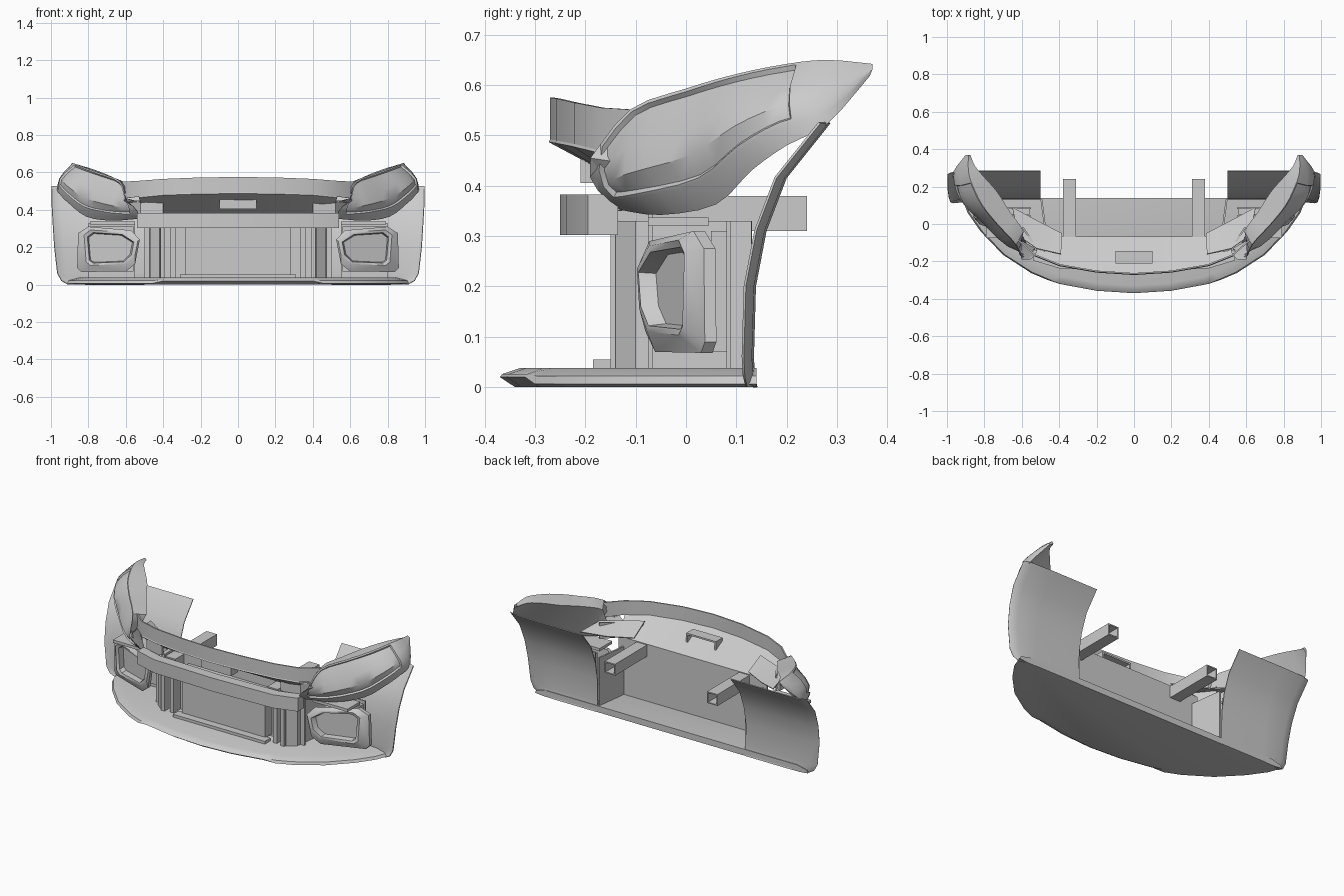
import bpy, bmesh, math
from mathutils import Vector

cube = bpy.data.objects.get("Cube")
if cube:
    bpy.data.objects.remove(cube, do_unlink=True)

grey = bpy.data.materials.new("light_grey")
grey.use_nodes = True
COLOUR = (0.6, 0.6, 0.6, 1)
grey.diffuse_color = COLOUR
grey.node_tree.nodes["Principled BSDF"].inputs["Base Color"].default_value = COLOUR
parts = []


def finish(name, bm, mirror=False, thick=0):
    """Turn a bmesh into an object with optional thickness and mirroring."""
    bmesh.ops.recalc_face_normals(bm, faces=bm.faces)
    if thick:
        bmesh.ops.solidify(bm, geom=bm.faces[:], thickness=thick)
        bmesh.ops.recalc_face_normals(bm, faces=bm.faces)
    mesh = bpy.data.meshes.new(name)
    bm.to_mesh(mesh)
    bm.free()
    mesh.materials.append(grey)
    obj = bpy.data.objects.new(name, mesh)
    bpy.context.scene.collection.objects.link(obj)
    if mirror:
        obj.modifiers.new("mirror", 'MIRROR').use_mirror_merge = False
    parts.append(obj)
    return obj


def loft(rings, closed=True, caps=True):
    """Join equal-length rings of points with quads."""
    bm = bmesh.new()
    rows = [[bm.verts.new(p) for p in ring] for ring in rings]
    n = len(rows[0])
    for a, b in zip(rows, rows[1:]):
        for i in range(n if closed else n - 1):
            j = (i + 1) % n
            bm.faces.new((a[i], a[j], b[j], b[i]))
    if caps:
        bm.faces.new(rows[0])
        bm.faces.new(rows[-1])
    return bm


def spline(rings, steps):
    """Smoothly add in-between rings along a list of rings of vectors."""
    out = []
    last = len(rings) - 1
    for k in range(last):
        around = [rings[max(0, min(last, k + d))] for d in (-1, 0, 1, 2)]
        for s in range(steps):
            t = s / steps
            out.append([b + (c - a) * t / 2 + (a - b * 2.5 + c * 2 - d / 2) * t ** 2
                        + (b * 1.5 - a / 2 - c * 1.5 + d / 2) * t ** 3
                        for a, b, c, d in zip(*around)])
    return out + [rings[-1]]


def rect(x0, x1, y, z0, z1):
    return [(x0, y, z0), (x1, y, z0), (x1, y, z1), (x0, y, z1)]


def box(name, x0, x1, y0, y1, z0, z1, mirror=False):
    return finish(name, loft([rect(x0, x1, y0, z0, z1), rect(x0, x1, y1, z0, z1)]), mirror)


def wall(name, path, thick=0.01, mirror=True):
    """Sheet along a path of (x, y, bottom, top)."""
    rows = [[(x, y, b), (x, y, t)] for x, y, b, t in path]
    return finish(name, loft(rows, closed=False, caps=False), mirror, thick)


def both_sides(half):
    return [(-p[0], *p[1:]) for p in half[:0:-1]] + half


# Front splitter and floor, with a thinner raised lip in the middle
edge = both_sides([(0, -0.37), (0.2, -0.357), (0.4, -0.32), (0.46, -0.3), (0.55, -0.262),
                   (0.7, -0.165), (0.82, -0.04), (0.89, 0.06), (0.92, 0.14)])


def floor_ring(scale, z, lift=0):
    return [(x * scale, 0.14 + (y - 0.14) * scale, z + (lift if abs(x) < 0.43 else 0))
            for x, y in edge]


finish("floor_splitter", loft([floor_ring(0.94, 0), floor_ring(1, 0.006, 0.014),
                               floor_ring(0.99, 0.022, 0.004), floor_ring(0.92, 0.038)]))

# Wheel arch liners with a forward outer lip
profile = [(0.142, 0, 0.91), (0.137, 0.02, 0.945), (0.135, 0.06, 0.967), (0.139, 0.2, 0.983),
           (0.16, 0.31, 0.99), (0.2, 0.415, 0.996), (0.287, 0.524, 0.998)]
rows = [[(0.5, y, z), (0.8, y, z), (outer - 0.05, y - 0.004, z), (outer - 0.015, y - 0.012, z),
         (outer, y - 0.02, z)] for y, z, outer in profile]
finish("arch_liner", loft(rows, closed=False, caps=False), True, 0.005)

# Radiator, its sill and the panels around it
box("radiator", -0.28, 0.28, -0.14, -0.075, 0.05, 0.33)
box("radiator_sill", -0.31, 0.31, -0.185, -0.13, 0.03, 0.055)
box("back_panel", -0.5, 0.5, -0.075, -0.067, 0.03, 0.385)
box("inner_post", 0.335, 0.36, -0.14, -0.07, 0.03, 0.33, True)
box("outer_post", 0.39, 0.415, -0.15, -0.07, 0.03, 0.385, True)
wall("duct_side", [(0.42, -0.14, 0.03, 0.33), (0.47, -0.1, 0.03, 0.33), (0.5, 0.13, 0.03, 0.33)])

# Upper nose strip and the panel sloping back from it
nose = both_sides([(0, -0.27, 0.492, 0.575), (0.2, -0.257, 0.49, 0.573), (0.4, -0.222, 0.483, 0.565),
                   (0.53, -0.17, 0.47, 0.555), (0.62, -0.09, 0.46, 0.55)])
wall("nose_strip", nose, 0.008, False)
rows = [[(x, y, b), (max(-0.5, min(0.5, x)), -0.07, 0.385)] for x, y, b, t in nose[1:-1]]
finish("upper_slope_panel", loft(rows, closed=False, caps=False), False, 0.006)

# Crash beam
beam = both_sides([(0, -0.25), (0.4, -0.237), (0.54, -0.195)])
finish("crash_beam", loft([[(x, y, 0.302), (x, y, 0.383), (x, y + 0.06, 0.383), (x, y + 0.06, 0.302)]
                           for x, y in beam]))

# Hollow chassis rails, open at the back
finish("chassis_rail", loft([rect(0.31, 0.38, -0.16, 0.31, 0.38), rect(0.31, 0.38, 0.24, 0.31, 0.38),
                             rect(0.317, 0.373, 0.24, 0.317, 0.373),
                             rect(0.317, 0.373, -0.06, 0.317, 0.373)]), True)

# Latch bracket
box("latch_bracket", -0.1, 0.1, -0.21, -0.2, 0.405, 0.48)
box("latch_top", -0.1, 0.1, -0.2, -0.145, 0.47, 0.48)
box("latch_side", 0.09, 0.1, -0.2, -0.145, 0.405, 0.47, True)

# Fog lamp surround with recessed pocket
outer = [(0.86, 0.09), (0.855, 0.275), (0.8, 0.31), (0.57, 0.29), (0.525, 0.24), (0.55, 0.11),
         (0.6, 0.07), (0.84, 0.068)]
inner = [(0.795, 0.13), (0.805, 0.255), (0.775, 0.278), (0.62, 0.268), (0.557, 0.228), (0.57, 0.16),
         (0.61, 0.122), (0.775, 0.115)]


def lamp_ring(shape, depth, grow=1.0):
    return [(0.69 + (x - 0.69) * grow, -0.1 + (x - 0.53) * 0.38 + depth, 0.19 + (z - 0.19) * grow)
            for x, z in shape]


finish("fog_surround", loft([lamp_ring(outer, 0.035), lamp_ring(outer, 0.012),
                             lamp_ring(inner, -0.008, 1.16), lamp_ring(inner, -0.005),
                             lamp_ring(inner, 0.03, 0.94)]), True)
box("fog_mount", 0.56, 0.79, 0.05, 0.08, 0.07, 0.31, True)
box("fog_back_plate", 0.55, 0.8, 0.08, 0.088, 0.035, 0.33, True)
box("fog_shelf", 0.55, 0.79, -0.075, 0.045, 0.32, 0.337, True)

# Headlights: sections of lower edge, bulge, top edge and inner edge
sections = [
    [(0.53, -0.13, 0.352), (0.535, -0.175, 0.39), (0.60, -0.19, 0.455), (0.63, -0.09, 0.44)],
    [(0.68, -0.05, 0.342), (0.68, -0.13, 0.42), (0.63, -0.11, 0.552), (0.59, -0.04, 0.53)],
    [(0.81, 0.06, 0.363), (0.82, 0.0, 0.46), (0.73, 0.0, 0.593), (0.66, 0.06, 0.57)],
    [(0.90, 0.13, 0.43), (0.91, 0.09, 0.52), (0.81, 0.1, 0.622), (0.73, 0.17, 0.6)],
    [(0.95, 0.2, 0.48), (0.95, 0.18, 0.56), (0.86, 0.2, 0.642), (0.80, 0.25, 0.625)],
    [(0.965, 0.28, 0.522), (0.95, 0.28, 0.575), (0.885, 0.28, 0.65), (0.85, 0.31, 0.635)],
    [(0.90, 0.365, 0.618), (0.90, 0.37, 0.63), (0.885, 0.37, 0.642), (0.875, 0.37, 0.63)],
]
sections = [[Vector(p) for p in s] for s in sections]
rings = [[b, (b + m) / 2 + (m - i) * 0.03, m, (m + t) / 2 + (m - i) * 0.1, t, i]
         for b, m, t, i in sections]
bm = loft(spline(rings, 3))
bmesh.ops.recalc_face_normals(bm, faces=bm.faces)
bm.faces.ensure_lookup_table()
lens = [bm.faces[k * 6 + j] for k in range(1, 13) for j in (1, 2, 3)]
bmesh.ops.inset_region(bm, faces=lens, thickness=0.008, depth=0, use_even_offset=True)
bmesh.ops.inset_region(bm, faces=lens, thickness=0.004, depth=-0.01, use_even_offset=True)
finish("headlight", bm, True)

# Headlight brackets: a wedge tray reaching inward and an upright plate
tray = [[(0.39, -0.16, 0.47), (0.385, -0.05, 0.41)], [(0.52, -0.13, 0.45), (0.52, 0.02, 0.41)],
        [(0.62, -0.06, 0.45), (0.65, 0.09, 0.43)]]
finish("lamp_tray", loft(tray, closed=False, caps=False), True, 0.006)
wall("lamp_bracket", [(0.4, -0.16, 0.38, 0.46), (0.52, -0.14, 0.35, 0.44), (0.6, -0.02, 0.36, 0.46)])

# Smooth shading with sharp edges kept
bpy.ops.object.select_all(action='DESELECT')
for obj in parts:
    obj.select_set(True)
bpy.context.view_layer.objects.active = parts[0]
bpy.ops.object.shade_smooth_by_angle(angle=math.radians(35))
